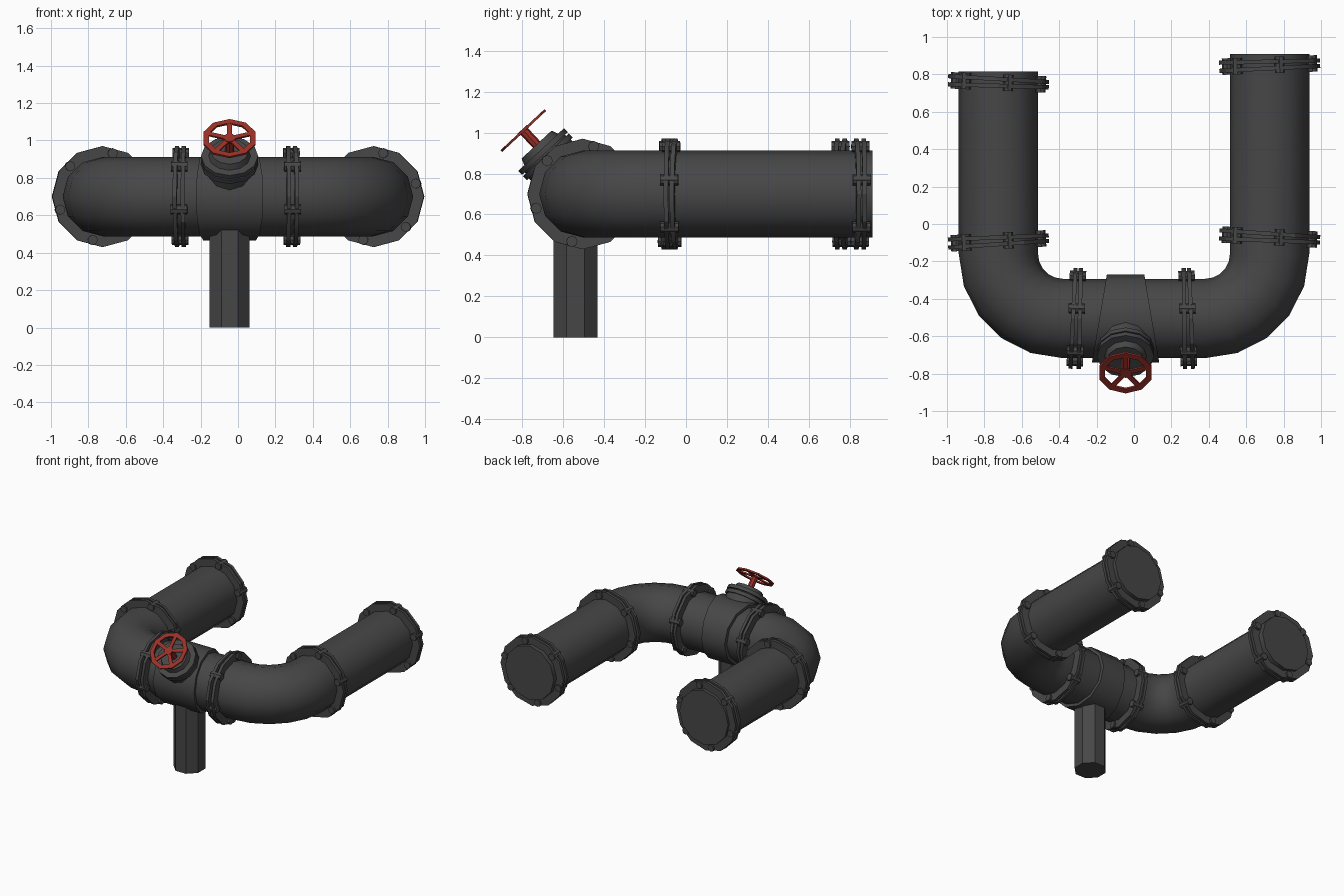
import bpy, bmesh, math
from mathutils import Vector, Matrix

if "Cube" in bpy.data.objects:
    bpy.data.objects.remove(bpy.data.objects["Cube"])

def material(name, col):
    m = bpy.data.materials.new(name)
    m.diffuse_color = (*col, 1)
    m.use_nodes = True
    m.node_tree.nodes["Principled BSDF"].inputs["Base Color"].default_value = m.diffuse_color
    return m

IRON = material("dark iron", (0.062, 0.062, 0.062))
RED = material("valve red", (0.33, 0.03, 0.02))
Z0, Y0, R = 0.70, -0.505, 0.212      # pipe height, cross run y, pipe radius
VX = -0.045                          # valve centre x

def finish(name, bm, mat, angle=40):
    bmesh.ops.recalc_face_normals(bm, faces=bm.faces)
    me = bpy.data.meshes.new(name)
    bm.to_mesh(me)
    bm.free()
    me.materials.append(mat)
    ob = bpy.data.objects.new(name, me)
    bpy.context.collection.objects.link(ob)
    if angle:
        bpy.ops.object.select_all(action='DESELECT')
        ob.select_set(True)
        bpy.context.view_layer.objects.active = ob
        bpy.ops.object.shade_smooth_by_angle(angle=math.radians(angle))
    return ob

def add_cyl(bm, frame, r, z1, z2, n, r2=None, spin=0):
    """Cylinder from z1 to z2 along the local z of a frame."""
    mat = frame @ Matrix.Translation((0, 0, (z1 + z2) / 2)) @ Matrix.Rotation(spin, 4, 'Z')
    return bmesh.ops.create_cone(bm, cap_ends=True, segments=n, radius1=r,
                                 radius2=r if r2 is None else r2,
                                 depth=z2 - z1, matrix=mat)["verts"]

# U-shaped pipe: rings swept along legs, bends and cross run
bend = 0.345
path = [(Vector((-0.725, 0.815, Z0)), Vector((0, -1, 0)))]
for side in (-1, 1):
    c = Vector((side * 0.38, Y0 + bend, Z0))
    for i in range(6):
        a = math.radians(18 * i + (180 if side < 0 else 270))
        path.append((c + bend * Vector((math.cos(a), math.sin(a), 0)),
                     Vector((-math.sin(a), math.cos(a), 0))))
path.append((Vector((0.725, 0.91, Z0)), Vector((0, 1, 0))))
bm = bmesh.new()
rings = []
for p, t in path:
    side = Vector((t.y, -t.x, 0))
    rings.append([bm.verts.new(p + R * (math.cos(k * math.tau / 12) * side
                  + math.sin(k * math.tau / 12) * Vector((0, 0, 1)))) for k in range(12)])
for a, b in zip(rings, rings[1:]):
    for k in range(12):
        j = (k + 1) % 12
        bm.faces.new((a[k], a[j], b[j], b[k]))
bm.faces.new(rings[0])
bm.faces.new(rings[-1])
finish("pipe", bm, IRON)

# Bolted flanges: two slightly tilted discs with six through bolts
def flange(name, x, y, turn, tilt):
    frame = (Matrix.Translation((x, y, Z0)) @ Matrix.Rotation(math.radians(turn + tilt), 4, 'Z')
             @ Matrix.Rotation(math.pi / 2, 4, 'X'))
    bm = bmesh.new()
    for s in (-1, 1):
        half = frame @ Matrix.Rotation(math.radians(0.8 * s), 4, 'Y')
        add_cyl(bm, half, 0.27, s * 0.018 - 0.011, s * 0.018 + 0.011, 12)
    for k in range(6):
        a = math.radians(17 + 60 * k)
        spot = frame @ Matrix.Translation((0.238 * math.cos(a), 0.238 * math.sin(a), 0))
        add_cyl(bm, spot, 0.027, -0.044, 0.044, 8)
    finish(name, bm, IRON, 30)

flange("left_end_flange", -0.725, 0.757, 0, -2.5)
flange("left_bend_flange", -0.725, -0.09, 0, 3)
flange("left_valve_flange", -0.308, Y0, 90, -2)
flange("right_valve_flange", 0.287, Y0, 90, 1.5)
flange("right_bend_flange", 0.725, -0.07, 0, -3)
flange("right_end_flange", 0.725, 0.85, 0, 2)

# Valve body: sleeve around the pipe, wider towards the front
bm = bmesh.new()
along_x = Matrix.Translation((VX, Y0, Z0)) @ Matrix.Rotation(math.pi / 2, 4, 'Y')
for v in add_cyl(bm, along_x, 0.235, -1, 1, 12):
    v.co.x = VX + math.copysign(0.14 - 0.17 * (v.co.y - Y0), v.co.x - VX)
finish("valve_body", bm, IRON)

# Valve neck: stepped, leaning forwards
lean = Matrix.Translation((VX, Y0, Z0)) @ Matrix.Rotation(math.radians(43), 4, 'X')
bm = bmesh.new()
add_cyl(bm, lean, 0.145, 0, 0.235, 12, 0.14)
add_cyl(bm, lean, 0.153, 0.235, 0.262, 12)
add_cyl(bm, lean, 0.153, 0.27, 0.297, 12)
add_cyl(bm, lean, 0.135, 0.25, 0.29, 12)
add_cyl(bm, lean, 0.115, 0.29, 0.33, 12, 0.10)
finish("valve_neck", bm, IRON, 35)

# Stem
bm = bmesh.new()
add_cyl(bm, lean, 0.024, 0.32, 0.428, 8)
finish("valve_stem", bm, RED)

# Hand wheel: ten-sided rim with five spokes
bm = bmesh.new()
prof = [(0.147, 0.418), (0.147, 0.43), (0.116, 0.43), (0.116, 0.418)]
rim = []
for k in range(10):
    a = math.pi / 2 + k * math.tau / 10
    rim.append([bm.verts.new(lean @ Vector((r * math.cos(a), r * math.sin(a), z)))
                for r, z in prof])
for k in range(10):
    a, b = rim[k], rim[(k + 1) % 10]
    for i in range(4):
        j = (i + 1) % 4
        bm.faces.new((a[i], b[i], b[j], a[j]))
for k in range(5):
    spoke = (lean @ Matrix.Rotation(math.pi / 2 + k * math.tau / 5, 4, 'Z')
             @ Matrix.Translation((0.062, 0, 0.424)) @ Matrix.Diagonal((0.124, 0.026, 0.010, 1)))
    bmesh.ops.create_cube(bm, size=1, matrix=spoke)
add_cyl(bm, lean, 0.032, 0.417, 0.432, 10)
finish("hand_wheel", bm, RED, 0)

# Support post under the valve
bm = bmesh.new()
add_cyl(bm, Matrix.Translation((VX, -0.54, 0)), 0.116, 0, 0.55, 8, spin=math.pi / 8)
finish("support_post", bm, IRON, 30)
